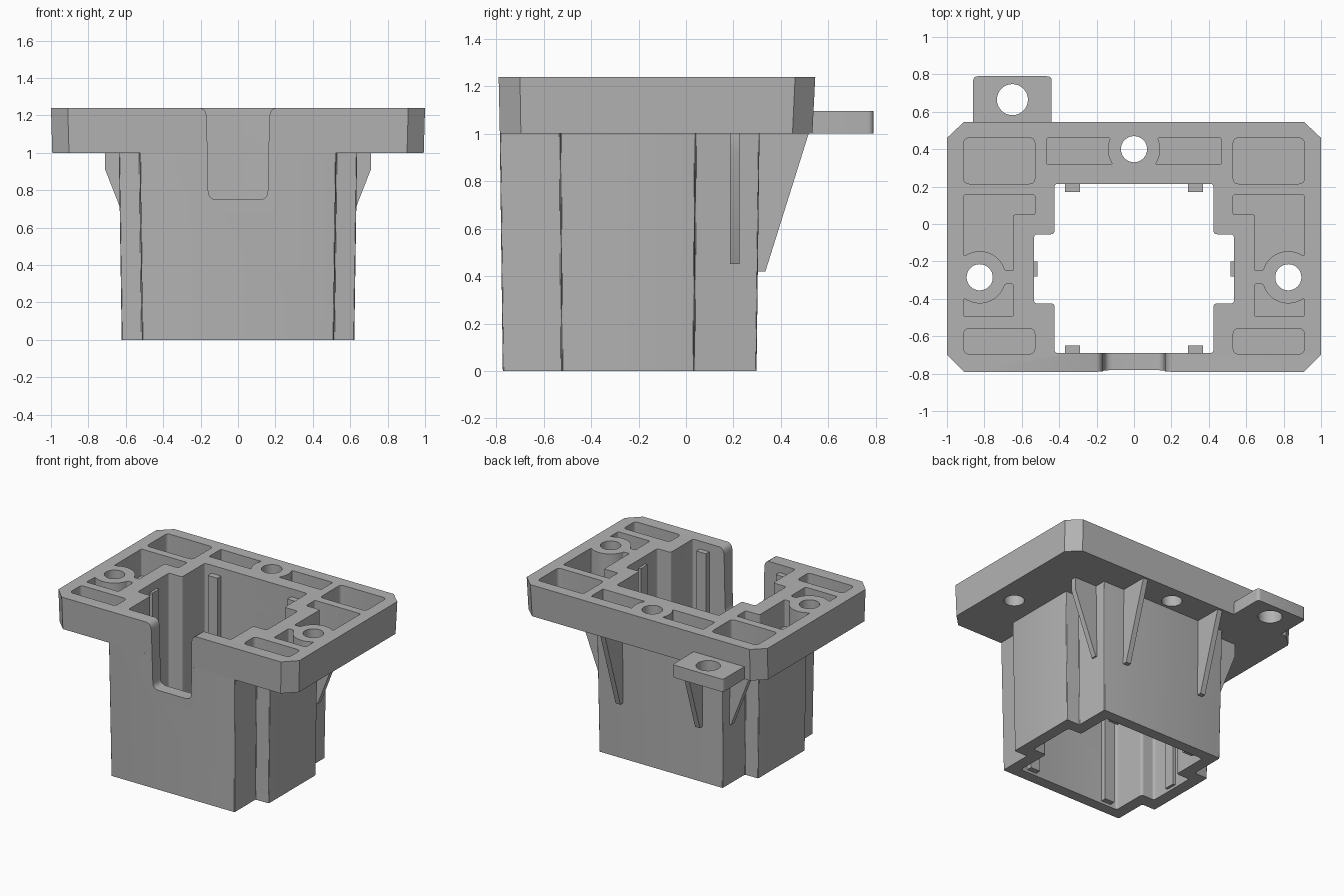
import bpy, bmesh
from math import cos, sin, radians
from mathutils import Vector

default = bpy.data.objects.get("Cube")
if default:
    bpy.data.objects.remove(default, do_unlink=True)

GREY = (0.45, 0.45, 0.45, 1)
grey = bpy.data.materials.new("grey plastic")
grey.use_nodes = True
grey.diffuse_color = GREY
grey.node_tree.nodes["Principled BSDF"].inputs["Base Color"].default_value = GREY

FLOOR, DECK, TOP = 1.0, 1.04, 1.24      # flange underside, pocket floor, flange top


def rounded(points, r, steps=4):
    """Round every corner of a 2D outline."""
    out = []
    for i, p in enumerate(points):
        p = Vector(p)
        a = (Vector(points[i - 1]) - p).normalized() * r
        b = (Vector(points[(i + 1) % len(points)]) - p).normalized() * r
        for k in range(steps + 1):
            t = k / steps
            out.append(p + a * (1 - t) ** 2 + b * t ** 2)
    return out


def arc(cx, cy, r, start, end, n):
    angles = [radians(start + (end - start) * k / n) for k in range(n + 1)]
    return [(cx + r * cos(a), cy + r * sin(a)) for a in angles]


def circle(cx, cy, r, n=32):
    return arc(cx, cy, r, 0, 360, n)[:-1]


def rect(x0, x1, y0, y1):
    return [(x0, y0), (x1, y0), (x1, y1), (x0, y1)]


def flip(points, s):
    return [(x * s, y) for x, y in points]


def both_sides(right_half):
    """Close an outline from its +x half, listed front to back."""
    return right_half + flip(right_half[::-1], -1)


def prism(bm, outline, lo, hi, axis="z", lo_scale=(1, 1), pivot=(0, 0)):
    """Extrude an outline along an axis; the low end can be drafted."""
    def place(u, v, w):
        return {"x": (w, u, v), "y": (u, w, v), "z": (u, v, w)}[axis]
    low = [bm.verts.new(place(pivot[0] + (u - pivot[0]) * lo_scale[0],
                              pivot[1] + (v - pivot[1]) * lo_scale[1], lo))
           for u, v in outline]
    high = [bm.verts.new(place(u, v, hi)) for u, v in outline]
    bm.faces.new(low)
    bm.faces.new(high)
    for i in range(len(low)):
        bm.faces.new((low[i - 1], low[i], high[i], high[i - 1]))


def finish(bm, name):
    bmesh.ops.recalc_face_normals(bm, faces=bm.faces)
    mesh = bpy.data.meshes.new(name)
    bm.to_mesh(mesh)
    bm.free()
    mesh.materials.append(grey)
    obj = bpy.data.objects.new(name, mesh)
    bpy.context.collection.objects.link(obj)
    return obj


def activate(obj):
    bpy.ops.object.select_all(action="DESELECT")
    obj.select_set(True)
    bpy.context.view_layer.objects.active = obj


def cut(obj, *cutters):
    activate(obj)
    for cutter in cutters:
        mod = obj.modifiers.new("cut", "BOOLEAN")
        mod.operation = "DIFFERENCE"
        mod.solver = "EXACT"
        mod.object = cutter
        bpy.ops.object.modifier_apply(modifier=mod.name)


# Cutter: cross-shaped shaft through flange and body
bm = bmesh.new()
shaft = both_sides([(0.425, -0.69), (0.425, -0.425), (0.535, -0.425),
                    (0.535, -0.055), (0.425, -0.055), (0.425, 0.215)])
prism(bm, rounded(shaft, 0.02), -0.2, 1.5)
shaft_cutter = finish(bm, "shaft_cutter")

# Cutter: front slot with rounded floor and flared mouth
bm = bmesh.new()
half = (rounded([(0, 0.75), (0.158, 0.75), (0.164, 1.0)], 0.045)[5:10]
        + [(0.167, 1.19), (0.172, 1.215), (0.182, 1.23), (0.2, TOP), (0.2, 1.4)])
prism(bm, both_sides(half), -0.9, -0.6, "y")
slot_cutter = finish(bm, "slot_cutter")

# Cutter: flange pockets and screw holes
bm = bmesh.new()
HOLE_X, HOLE_Y, BOSS = 0.825, -0.285, 0.14
back_pocket = arc(0, 0.4, BOSS, -35, 25, 8) + [(0.465, 0.46), (0.465, 0.32)]
upper_pocket = (arc(HOLE_X, HOLE_Y, BOSS, 53, 165, 12)
                + [(0.645, -0.25), (0.645, 0.05), (0.53, 0.05),
                   (0.53, 0.155), (0.91, 0.155)])
lower_pocket = (arc(HOLE_X, HOLE_Y, BOSS, -53, -165, 12)
                + [(0.645, -0.32), (0.645, -0.495), (0.91, -0.495)])
for s in (1, -1):
    for pocket, r in ((rect(0.53, 0.91, 0.215, 0.46), 0.03),
                      (rect(0.53, 0.91, -0.695, -0.56), 0.03),
                      (back_pocket, 0.006), (upper_pocket, 0.01),
                      (lower_pocket, 0.01)):
        prism(bm, flip(rounded(pocket, r), s), DECK, 1.4)
    prism(bm, circle(s * HOLE_X, HOLE_Y, 0.07), 0.9, 1.4)
prism(bm, circle(0, 0.4, 0.07), 0.9, 1.4)
pocket_cutter = finish(bm, "pocket_cutter")

# Cutter: ear hole
bm = bmesh.new()
prism(bm, circle(-0.65, 0.665, 0.083), 0.9, 1.4)
ear_cutter = finish(bm, "ear_cutter")

# Flange: chamfered plate with a slight draft
bm = bmesh.new()
plate = both_sides([(0.91, -0.79), (1, -0.7), (1, 0.46), (0.91, 0.545)])
prism(bm, plate, FLOOR, TOP, lo_scale=(0.993, 0.987), pivot=(0, -0.4))
flange = finish(bm, "flange")
cut(flange, pocket_cutter, shaft_cutter, slot_cutter)

# Body: drafted cross-shaped sleeve
bm = bmesh.new()
sleeve = both_sides([(0.525, -0.785), (0.525, -0.53), (0.637, -0.53),
                     (0.637, 0.04), (0.525, 0.04), (0.525, 0.31)])
prism(bm, rounded(sleeve, 0.01, 3), 0, FLOOR, lo_scale=(0.976, 0.977),
      pivot=(0, -0.24))
body = finish(bm, "body")
cut(body, shaft_cutter, slot_cutter)

# Mounting ear at the back
bm = bmesh.new()
prism(bm, [(-0.86, 0.53), (-0.44, 0.53)]
      + rounded([(-0.44, 0.53), (-0.44, 0.79), (-0.86, 0.79), (-0.86, 0.53)],
                0.025)[5:15], FLOOR, 1.095)
ear = finish(bm, "mounting_ear")
cut(ear, ear_cutter)

# Gussets under the flange, two at the back and one on each side
bm = bmesh.new()
for s in (1, -1):
    x = s * 0.33
    prism(bm, [(0.27, 0.42), (0.335, 0.42), (0.517, FLOOR), (0.27, FLOOR)],
          x - 0.02, x + 0.02, "x")
    prism(bm, flip([(0.49, 0.45), (0.53, 0.45), (0.71, 0.91), (0.71, FLOOR),
                    (0.49, FLOOR)], s), 0.185, 0.225, "y")
gussets = finish(bm, "gussets")

# Guide rails inside the shaft
bm = bmesh.new()
for s in (1, -1):
    for rail in (rect(0.29, 0.37, 0.17, 0.225), rect(0.29, 0.37, -0.7, -0.65),
                 rect(0.515, 0.545, -0.28, -0.2)):
        prism(bm, flip(rail, s), 0.02, 1.18)
rails = finish(bm, "guide_rails")

for cutter in (shaft_cutter, slot_cutter, pocket_cutter, ear_cutter):
    bpy.data.objects.remove(cutter, do_unlink=True)
for part in (flange, body, ear, gussets, rails):
    activate(part)
    bpy.ops.object.shade_smooth_by_angle(angle=radians(30))
